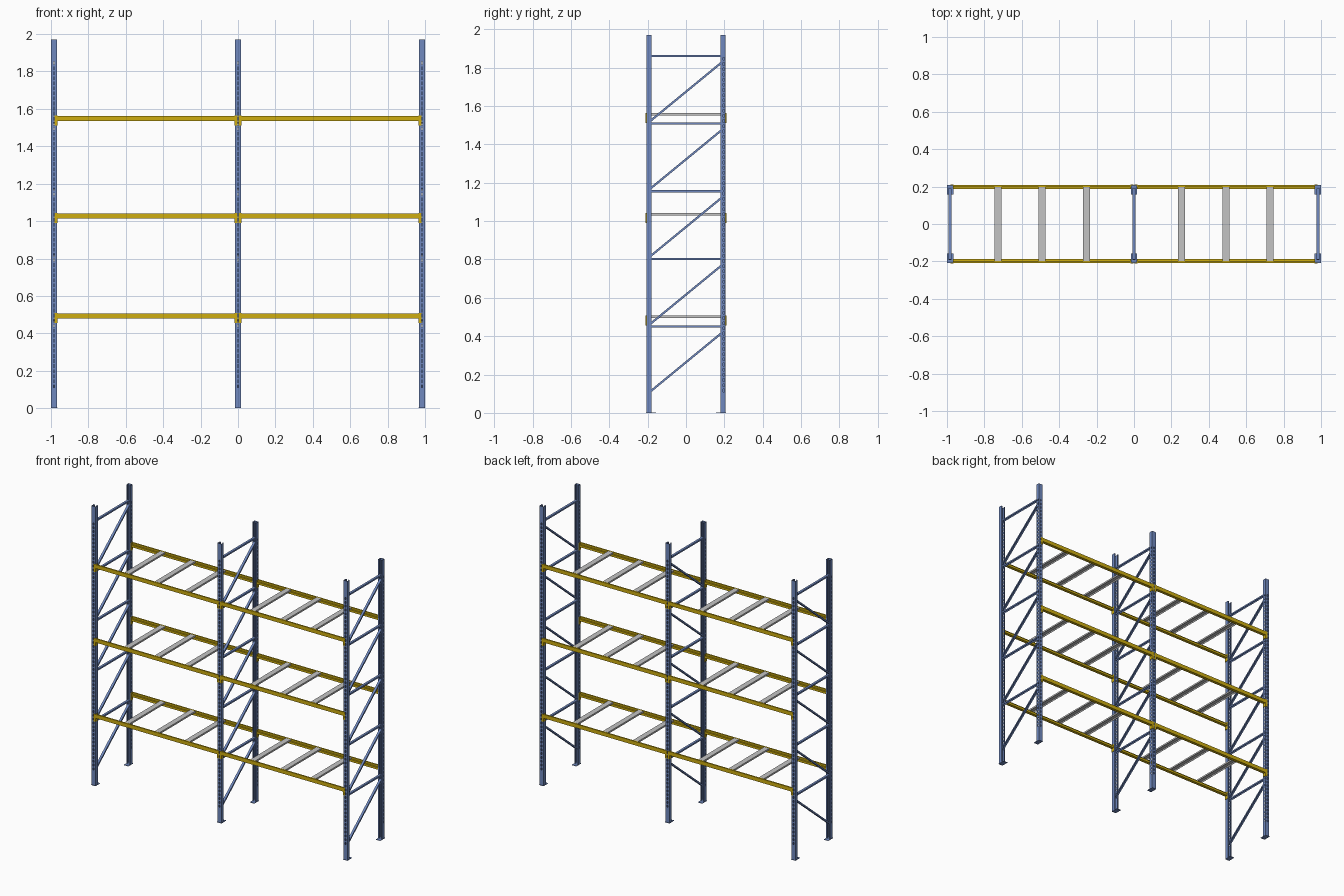
import bpy, bmesh
from mathutils import Vector, Matrix

cube = bpy.data.objects.get("Cube")
if cube:
    bpy.data.objects.remove(cube, do_unlink=True)


def material(name, rgb):
    m = bpy.data.materials.new(name)
    m.use_nodes = True
    m.diffuse_color = (*rgb, 1)
    m.node_tree.nodes["Principled BSDF"].inputs["Base Color"].default_value = (*rgb, 1)
    return m


BLUE = material("steel blue", (0.16, 0.25, 0.52))
YELLOW = material("beam yellow", (0.62, 0.42, 0.005))
GREY = material("galvanised grey", (0.55, 0.55, 0.55))

HEIGHT = 1.97
POST_X = (-0.983, 0, 0.983)
HALF = 0.0155           # half width of a post
OUT, IN = 0.207, 0.181  # outer and inner y of a post
WALL = 0.0015
LEVELS = (0.507, 1.041, 1.563)


def finish(name, bm, mat):
    bmesh.ops.remove_doubles(bm, verts=bm.verts, dist=0.00001)
    bmesh.ops.recalc_face_normals(bm, faces=bm.faces)
    me = bpy.data.meshes.new(name)
    bm.to_mesh(me)
    bm.free()
    me.materials.append(mat)
    ob = bpy.data.objects.new(name, me)
    bpy.context.collection.objects.link(ob)
    return ob


def add_box(bm, lo, hi):
    lo, hi = Vector(lo), Vector(hi)
    size = hi - lo
    bmesh.ops.create_cube(bm, size=1, matrix=Matrix.Translation((lo + hi) / 2)
                          @ Matrix.Diagonal((*size, 1)))


def extrude_profile(bm, profile, start, end, u, v):
    """Sweep a closed 2D profile, laid out along u and v, from start to end."""
    a, b = ([bm.verts.new(p + u * i + v * j) for i, j in profile] for p in (start, end))
    n = len(profile)
    for i in range(n):
        j = (i + 1) % n
        bm.faces.new((a[i], a[j], b[j], b[i]))
    bm.faces.new(a)
    bm.faces.new(b)


def channel(w, h, t):
    """C section, open towards -v."""
    a = w / 2
    return [(-a, 0), (-a, h), (a, h), (a, 0), (a - t, 0), (a - t, h - t), (t - a, h - t), (t - a, 0)]


# Perforated post: folded sheet with a column of slots in the face and one side
def post(name, x, turn):
    face, lip = -OUT, -IN
    mid = face + 0.009
    outline = [(-0.007, lip), (-HALF, lip), (-HALF, mid + 0.004), (-HALF, mid - 0.003), (-HALF, face),
               (-0.003, face), (0.003, face), (HALF, face), (HALF, lip), (0.007, lip)]
    slotted = (2, 5)
    zs, z, pitch = [0.0], 0.11, 0.027
    while z < 1.84:
        zs += [z, z + 0.014]
        z += pitch
    zs.append(HEIGHT)
    bm = bmesh.new()
    rows = [[bm.verts.new((px * turn + x, py * turn, pz)) for px, py in outline] for pz in zs]
    for r in range(len(zs) - 1):
        for c in range(len(outline) - 1):
            if r % 2 and c in slotted:
                continue
            bm.faces.new((rows[r][c], rows[r][c + 1], rows[r + 1][c + 1], rows[r + 1][c]))
    ob = finish(name, bm, BLUE)
    mod = ob.modifiers.new("sheet thickness", "SOLIDIFY")
    mod.thickness = WALL
    mod.offset = -1 if ob.data.polygons[0].normal.y * turn > 0 else 1


for x, side in zip(POST_X, ("right", "middle", "left")):
    for turn, end in ((1, "front"), (-1, "back")):
        post(f"{side}_{end}_post", x, turn)

        # Base plate reaching inwards
        bm = bmesh.new()
        ys = sorted((-turn * 0.209, -turn * 0.157))
        add_box(bm, (x - 0.017, ys[0], 0), (x + 0.017, ys[1], 0.003))
        finish(f"{side}_{end}_foot", bm, BLUE)

    # Horizontal and diagonal bracing
    bm = bmesh.new()
    section = channel(0.016, 0.011, 0.002)
    for i in range(5):
        z = 0.45 + i * 0.3525
        add = Vector((x, 0, z - 0.0055))
        extrude_profile(bm, section, add + Vector((0, -0.19, 0)), add + Vector((0, 0.19, 0)),
                        Vector((1, 0, 0)), Vector((0, 0, 1)))
        a, b = Vector((x, -0.19, z - 0.342)), Vector((x, 0.19, z - 0.03))
        d = (b - a).normalized()
        up = Vector((1, 0, 0)).cross(d)
        extrude_profile(bm, section, a - up * 0.0055, b - up * 0.0055, Vector((1, 0, 0)), up)
    finish(f"{side}_bracing", bm, BLUE)

# Step beams with end connectors, and cross supports, for each bay and level
STEP = [(0.188, -0.027), (0.209, -0.027), (0.209, 0), (0.199, 0), (0.199, -0.012), (0.188, -0.012)]
for n, top in enumerate(LEVELS, 1):
    for bay, x0, x1 in (("right", POST_X[0], 0), ("left", 0, POST_X[2])):
        for s, end in ((-1, "front"), (1, "back")):
            bm = bmesh.new()
            extrude_profile(bm, STEP, Vector((x0 + HALF, 0, top)), Vector((x1 - HALF, 0, top)),
                            Vector((0, s, 0)), Vector((0, 0, 1)))
            finish(f"{bay}_{end}_beam_{n}", bm, YELLOW)

            # L shaped connector: one leg on the post face, one on its side
            bm = bmesh.new()
            for px, d in ((x0, 1), (x1, -1)):
                for xa, xb, ya, yb in ((0.002, HALF + 0.003, OUT, OUT + 0.003),
                                       (HALF, HALF + 0.003, 0.186, OUT + 0.003)):
                    xs, ys = sorted((px + d * xa, px + d * xb)), sorted((s * ya, s * yb))
                    add_box(bm, (xs[0], ys[0], top - 0.052), (xs[1], ys[1], top + 0.001))
            finish(f"{bay}_{end}_connectors_{n}", bm, YELLOW)

        bm = bmesh.new()
        mid = -0.491 if bay == "right" else 0.491
        for off in (-0.236, 0, 0.236):
            extrude_profile(bm, channel(0.038, 0.012, 0.002), Vector((mid + off, -0.198, top - 0.012)),
                            Vector((mid + off, 0.198, top - 0.012)), Vector((1, 0, 0)), Vector((0, 0, 1)))
        finish(f"{bay}_cross_supports_{n}", bm, GREY)
